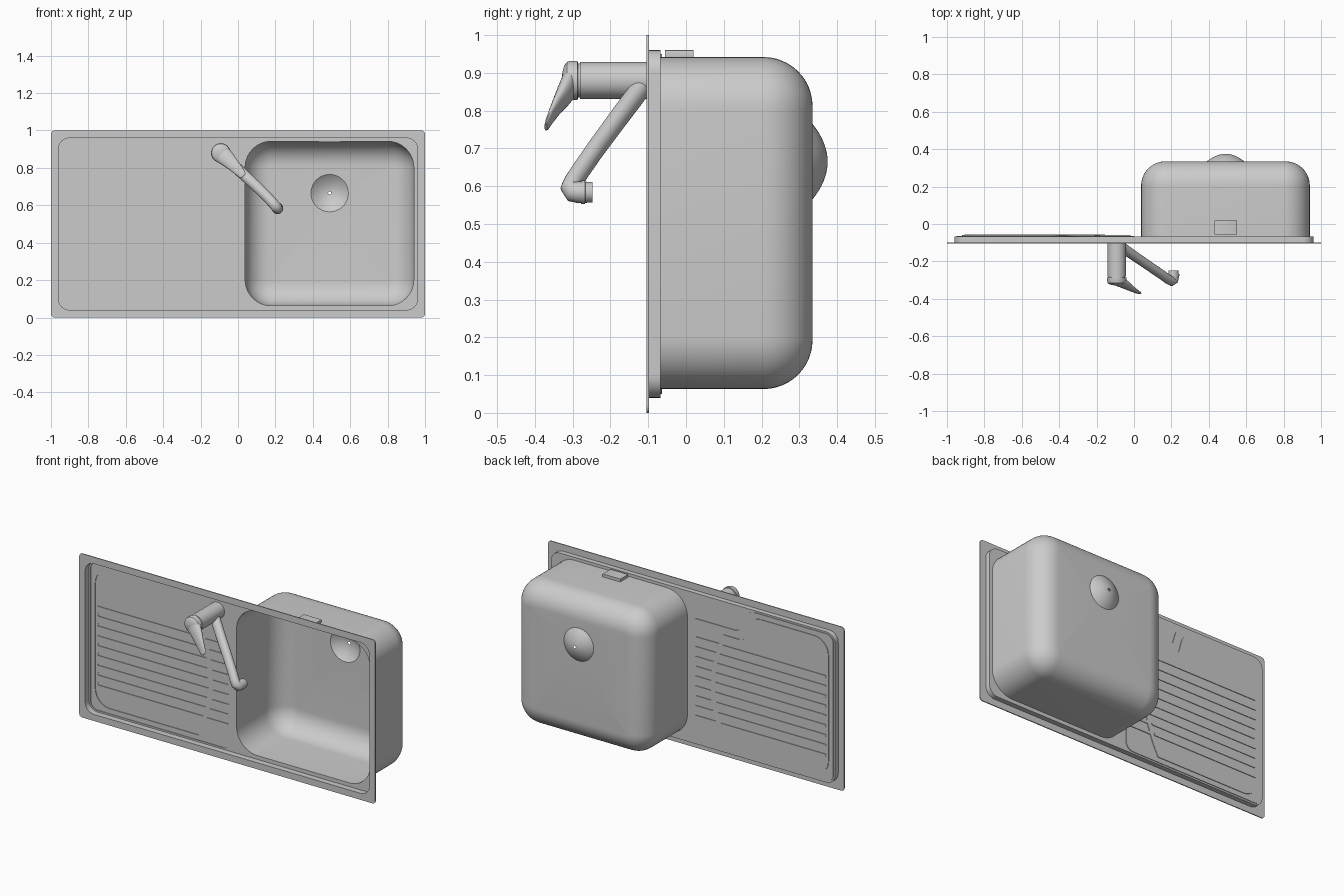
import bpy, bmesh, math
from mathutils import Vector

if "Cube" in bpy.data.objects:
    bpy.data.objects.remove(bpy.data.objects["Cube"], do_unlink=True)

steel = bpy.data.materials.new("brushed_steel")
steel.use_nodes = True
steel.diffuse_color = (0.6, 0.6, 0.6, 1)
steel.node_tree.nodes["Principled BSDF"].inputs["Base Color"].default_value = (0.6, 0.6, 0.6, 1)


def finish(name, bm, angle=35):
    bmesh.ops.remove_doubles(bm, verts=bm.verts[:], dist=0.0002)
    bmesh.ops.recalc_face_normals(bm, faces=bm.faces[:])
    mesh = bpy.data.meshes.new(name)
    bm.to_mesh(mesh)
    bm.free()
    mesh.materials.append(steel)
    obj = bpy.data.objects.new(name, mesh)
    bpy.context.collection.objects.link(obj)
    bpy.ops.object.select_all(action='DESELECT')
    obj.select_set(True)
    bpy.context.view_layer.objects.active = obj
    bpy.ops.object.shade_smooth_by_angle(angle=math.radians(angle))
    return obj


def fillet(corners, seg=10):
    """Outline in x, z from (x, z, radius) corners."""
    out = []
    for i, (x, z, r) in enumerate(corners):
        p = Vector((x, z))
        if r == 0:
            out.append(p)
            continue
        u = (Vector(corners[i - 1][:2]) - p).normalized()
        v = (Vector(corners[(i + 1) % len(corners)][:2]) - p).normalized()
        half = math.acos(u.dot(v)) / 2
        d = r / math.tan(half)
        c = p + (u + v).normalized() * (r / math.sin(half))
        a, b = p + u * d - c, p + v * d - c
        start = math.atan2(a.y, a.x)
        turn = math.remainder(math.atan2(b.y, b.x) - start, 2 * math.pi)
        for k in range(seg + 1):
            t = start + turn * k / seg
            out.append(c + Vector((math.cos(t), math.sin(t))) * r)
    return out


def rect(x0, x1, z0, z1, r, seg=10):
    return fillet([(x0, z0, r), (x1, z0, r), (x1, z1, r), (x0, z1, r)], seg)


def circle(x, z, r, n=40):
    return [Vector((x + r * math.cos(2 * math.pi * k / n),
                    z + r * math.sin(2 * math.pi * k / n))) for k in range(n)]


def ring(bm, loop, y):
    return [bm.verts.new((p.x, y, p.y)) for p in loop]


def bridge(bm, a, b):
    n = len(a)
    for k in range(n):
        bm.faces.new((a[k], a[(k + 1) % n], b[(k + 1) % n], b[k]))


def wall(bm, loop, y0, y1):
    bridge(bm, ring(bm, loop, y0), ring(bm, loop, y1))


def sheet(bm, y, *loops):
    """Flat sheet: first loop is the border, the others are holes."""
    edges = []
    for loop in loops:
        vs = ring(bm, loop, y)
        edges += [bm.edges.new((vs[k - 1], vs[k])) for k in range(len(vs))]
    bmesh.ops.triangle_fill(bm, edges=edges, use_beauty=True, normal=(0, -1, 0))


# Outlines of the pressed sheet
RIM, BACK, FLOOR, FIELD, TRAY, GROOVE = -0.104, -0.098, -0.068, -0.064, -0.060, -0.056
outer = rect(-1, 1, 0, 1, 0.02, 5)
inner = rect(-0.96, 0.96, 0.04, 0.96, 0.06)
BX0, BX1, BZ0, BZ1 = 0.038, 0.94, 0.063, 0.942
bowl_edge = rect(BX0, BX1, BZ0, BZ1, 0.14)
field = fillet([(-0.95, 0.05, 0.05), (0.0, 0.05, 0.05), (0.0, 0.807, 0.03),
                (-0.32, 0.807, 0.05), (-0.36, 0.95, 0.09), (-0.95, 0.95, 0.05)])


def arc_x(z):
    return -0.125 - 0.78 * (z - 0.43) ** 2


# Drainer tray outline with drain fingers along its curved right edge
rows = [0.21 + 0.06 * i for i in range(9)]
corners = [(-0.92, 0.08, 0.1), (arc_x(0.08), 0.08, 0), (arc_x(0.15), 0.15, 0)]
for z in rows:
    lo, hi = z - 0.009, z + 0.009
    corners += [(arc_x(lo), lo, 0), (-0.02, lo, 0), (-0.02, hi, 0), (arc_x(hi), hi, 0)]
corners += [(arc_x(0.76), 0.76, 0), (-0.36, 0.76, 0.06), (-0.40, 0.92, 0.08), (-0.92, 0.92, 0.1)]
tray = fillet(corners)
grooves = [rect(-0.905, arc_x(z) - 0.03, z - 0.008, z + 0.008, 0.005, 3) for z in rows]

# Sink top: rim, recessed floor, drainer field, tray and grooves
bm = bmesh.new()
sheet(bm, RIM, outer, inner)
sheet(bm, BACK, outer, inner)
wall(bm, outer, RIM, BACK)
wall(bm, inner, RIM, FLOOR)
sheet(bm, FLOOR, inner, bowl_edge, field)
wall(bm, field, FLOOR, FIELD)
sheet(bm, FIELD, field, tray)
wall(bm, tray, FIELD, TRAY)
sheet(bm, TRAY, tray, *grooves)
for g in grooves:
    wall(bm, g, TRAY, GROOVE)
    sheet(bm, GROOVE, g)
finish("sink_top", bm)

# Bowl with rounded bottom edge and a hole for the drain
bm = bmesh.new()
DEPTH, R = 0.335, 0.13
prev = ring(bm, bowl_edge, FLOOR)
loop = bowl_edge
for k in range(13):
    t = math.pi / 2 * k / 12
    s = R * (1 - math.cos(t))
    loop = rect(BX0 + s, BX1 - s, BZ0 + s, BZ1 - s, 0.14 - s)
    cur = ring(bm, loop, DEPTH - R + R * math.sin(t))
    bridge(bm, prev, cur)
    prev = cur
DX, DZ, DR = 0.49, 0.665, 0.10
sheet(bm, DEPTH, loop, circle(DX, DZ, DR))
finish("bowl", bm)

# Drain cup with a small centre hole
bm = bmesh.new()
prev = None
for f in (1, 0.9, 0.78, 0.65, 0.5, 0.35, 0.2, 0.08):
    cur = ring(bm, circle(DX, DZ, DR * f), DEPTH + 0.04 * (1 - f * f))
    if prev:
        bridge(bm, prev, cur)
    prev = cur
finish("drain_cup", bm)

# Overflow box on top of the bowl
bm = bmesh.new()
box = rect(0.43, 0.55, 0.935, 0.96, 0.002, 2)
wall(bm, box, -0.055, 0.02)
sheet(bm, -0.055, box)
sheet(bm, 0.02, box)
finish("overflow_box", bm)

# Tap body: stepped profile turned around the y direction
TX, TZ = -0.092, 0.88
bm = bmesh.new()
prev = None
for r, y in ((0.049, FLOOR), (0.049, -0.28), (0.045, -0.281), (0.045, -0.286), (0.052, -0.287),
             (0.052, -0.305), (0.049, -0.315), (0.040, -0.322), (0.022, -0.327), (0.004, -0.329)):
    cur = ring(bm, circle(TX, TZ, r, 32), y)
    if prev:
        bridge(bm, prev, cur)
    prev = cur
bm.faces.new(prev)
finish("tap_body", bm)


def sweep(name, stations, n=20):
    """Elliptic sections (x, y, z, half width, half thickness) along a path."""
    bm = bmesh.new()
    side = Vector((1, 0, 1)).normalized()
    pts = [Vector(s[:3]) for s in stations]
    prev = None
    for i, s in enumerate(stations):
        tan = pts[min(i + 1, len(pts) - 1)] - pts[max(i - 1, 0)]
        nor = tan.cross(side).normalized()
        cur = []
        for k in range(n):
            a = 2 * math.pi * k / n
            cur.append(bm.verts.new(pts[i] + side * s[3] * math.cos(a) + nor * s[4] * math.sin(a)))
        if prev:
            bridge(bm, prev, cur)
        else:
            bm.faces.new(cur)
        prev = cur
    bm.faces.new(prev)
    return finish(name, bm, 50)


# Lever handle
sweep("tap_lever", [
    (-0.100, -0.302, 0.888, 0.046, 0.020), (-0.075, -0.310, 0.863, 0.047, 0.025),
    (-0.050, -0.324, 0.840, 0.041, 0.021), (-0.022, -0.342, 0.812, 0.033, 0.014),
    (0.004, -0.357, 0.785, 0.027, 0.009), (0.022, -0.367, 0.765, 0.022, 0.006),
    (0.030, -0.371, 0.757, 0.014, 0.004)])

# Spout and its nozzle
sweep("tap_spout", [
    (-0.085, -0.110, 0.872, 0.030, 0.027), (0.000, -0.170, 0.792, 0.030, 0.026),
    (0.100, -0.238, 0.700, 0.029, 0.025), (0.160, -0.279, 0.641, 0.028, 0.025),
    (0.186, -0.298, 0.612, 0.028, 0.025), (0.202, -0.306, 0.594, 0.028, 0.026),
    (0.209, -0.300, 0.586, 0.028, 0.028), (0.211, -0.285, 0.584, 0.029, 0.029),
    (0.211, -0.272, 0.584, 0.029, 0.029)])
bm = bmesh.new()
prev = None
for r, y in ((0.031, -0.278), (0.031, -0.268), (0.028, -0.266), (0.027, -0.248), (0.021, -0.248), (0.021, -0.262)):
    cur = ring(bm, circle(0.211, 0.584, r, 24), y)
    if prev:
        bridge(bm, prev, cur)
    prev = cur
bm.faces.new(prev)
finish("spout_nozzle", bm)
